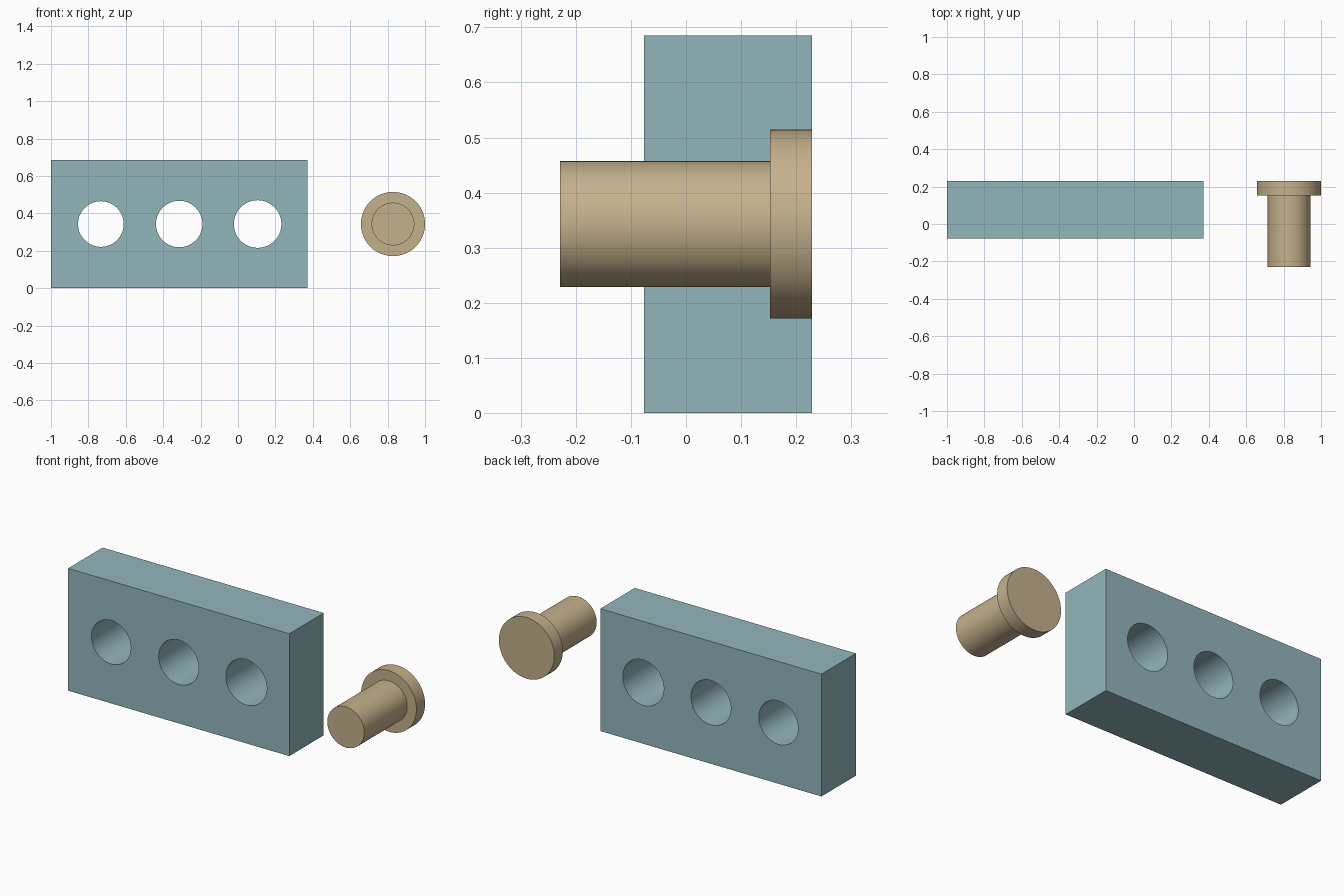
import bpy
import math

if "Cube" in bpy.data.objects:
    bpy.data.objects.remove(bpy.data.objects["Cube"], do_unlink=True)

SEGMENTS = 96
U = 2 / 262.5            # one design unit
Z_MID = 45 * U           # shared height of holes and pin
BACK = 30 * U            # shared back plane


def material(name, rgb):
    mat = bpy.data.materials.new(name)
    mat.use_nodes = True
    mat.diffuse_color = (*rgb, 1)
    mat.node_tree.nodes["Principled BSDF"].inputs["Base Color"].default_value = (*rgb, 1)
    return mat


def activate(obj):
    bpy.ops.object.select_all(action="DESELECT")
    obj.select_set(True)
    bpy.context.view_layer.objects.active = obj


def cylinder(name, x, y0, y1, radius):
    """Cylinder lying along y from y0 to y1."""
    bpy.ops.mesh.primitive_cylinder_add(
        vertices=SEGMENTS, radius=radius, depth=y1 - y0,
        location=(x, (y0 + y1) / 2, Z_MID), rotation=(math.pi / 2, 0, 0))
    obj = bpy.context.object
    obj.name = name
    return obj


def boolean(target, tool, operation):
    activate(target)
    mod = target.modifiers.new(operation.title(), "BOOLEAN")
    mod.operation = operation
    mod.solver = "EXACT"
    mod.object = tool
    bpy.ops.object.modifier_apply(modifier=mod.name)
    bpy.data.objects.remove(tool, do_unlink=True)


def finish(obj, mat):
    obj.data.materials.clear()
    obj.data.materials.append(mat)
    activate(obj)
    bpy.ops.object.shade_smooth_by_angle(angle=math.radians(30))


teal = material("dusty teal", (0.29, 0.47, 0.505))
tan = material("warm tan", (0.56, 0.44, 0.265))

# Plate
plate_x = -1 + 90 * U
bpy.ops.mesh.primitive_cube_add(size=1, location=(plate_x, BACK - 20 * U, Z_MID))
plate = bpy.context.object
plate.name = "gauge_plate"
plate.scale = (180 * U, 40 * U, 90 * U)
bpy.ops.object.transform_apply(location=False, rotation=False, scale=True)

# Three through holes, growing slightly towards the pin
for i, radius in enumerate((16, 16.3, 16.7)):
    x = plate_x + (i - 1) * 55 * U
    boolean(plate, cylinder("hole_cutter", x, -0.3, 0.4, radius * U), "DIFFERENCE")
finish(plate, teal)

# Headed pin
pin_x = 1 - 22.5 * U
pin = cylinder("headed_pin", pin_x, -BACK, BACK - 5 * U, 15 * U)
head = cylinder("pin_head", pin_x, BACK - 10 * U, BACK, 22.5 * U)
boolean(pin, head, "UNION")
finish(pin, tan)
